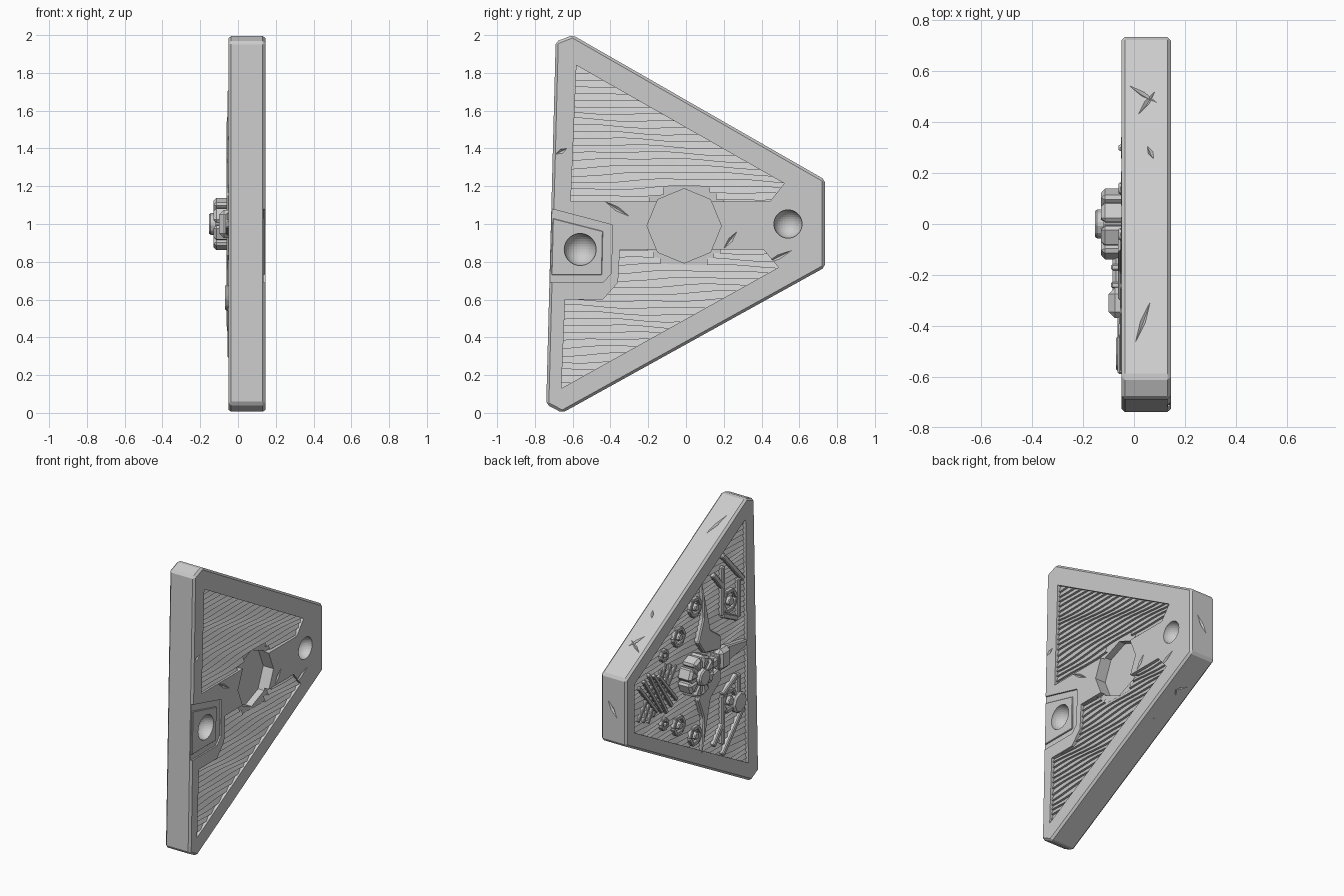
import bpy, bmesh, math, random
from mathutils import Vector

random.seed(4)
if "Cube" in bpy.data.objects:
    bpy.data.objects.remove(bpy.data.objects["Cube"])

grey = bpy.data.materials.new("stone_grey")
grey.use_nodes = True
COLOUR = (0.6, 0.6, 0.6, 1)
grey.diffuse_color = COLOUR
grey.node_tree.nodes["Principled BSDF"].inputs["Base Color"].default_value = COLOUR


def finish(name, bm, recalc=True):
    if recalc:
        bmesh.ops.recalc_face_normals(bm, faces=bm.faces)
    mesh = bpy.data.meshes.new(name)
    bm.to_mesh(mesh)
    bm.free()
    mesh.materials.append(grey)
    ob = bpy.data.objects.new(name, mesh)
    bpy.context.collection.objects.link(ob)
    return ob


def apply(ob, mod):
    with bpy.context.temp_override(object=ob, active_object=ob):
        bpy.ops.object.modifier_apply(modifier=mod.name)


def prism(name, pts, x0, x1, bevel=0.0):
    """Extrude a (y, z) polygon along x."""
    bm = bmesh.new()
    face = bm.faces.new([bm.verts.new((x0, y, z)) for y, z in pts])
    ext = bmesh.ops.extrude_face_region(bm, geom=[face])["geom"]
    bmesh.ops.translate(bm, vec=(x1 - x0, 0, 0),
                        verts=[v for v in ext if isinstance(v, bmesh.types.BMVert)])
    bmesh.ops.recalc_face_normals(bm, faces=bm.faces)
    if bevel:
        bmesh.ops.bevel(bm, geom=bm.edges[:], offset=bevel, segments=1, affect='EDGES')
    return finish(name, bm)


def bar(name, p, q, width, x0, x1, bevel=0.005):
    p, q = Vector(p), Vector(q)
    d = (q - p).normalized() * width / 2
    n = Vector((-d.y, d.x))
    return prism(name, [p + n, p - n, q - n, q + n], x0, x1, bevel)


def ring_pts(cy, cz, r, sides, turn=0.0):
    return [(cy + r * math.cos(turn + math.tau * i / sides),
             cz + r * math.sin(turn + math.tau * i / sides)) for i in range(sides)]


def ball(name, centre, r):
    bm = bmesh.new()
    bmesh.ops.create_uvsphere(bm, u_segments=32, v_segments=18, radius=r)
    bmesh.ops.translate(bm, vec=centre, verts=bm.verts)
    return finish(name, bm)


def scratch(a, b, normal, width=0.012):
    """Spindle-shaped cutter lying on a surface."""
    a, b, n = Vector(a), Vector(b), Vector(normal).normalized()
    side = (b - a).cross(n).normalized() * width
    mid = (a + b) / 2
    bm = bmesh.new()
    bmesh.ops.convex_hull(bm, input=[bm.verts.new(c) for c in
                          (a, b, mid + side, mid - side, mid + n * .01, mid - n * .012)])
    return finish("scratch_cutter", bm)


def cut(ob, cutter):
    mod = ob.modifiers.new("cut", 'BOOLEAN')
    mod.operation, mod.solver, mod.object = 'DIFFERENCE', 'EXACT', cutter
    apply(ob, mod)
    bpy.data.objects.remove(cutter)


def inside(y, z, poly):
    hit = False
    for (y0, z0), (y1, z1) in zip(poly, poly[1:] + poly[:1]):
        if (z0 > z) != (z1 > z) and y < y0 + (z - z0) * (y1 - y0) / (z1 - z0):
            hit = not hit
    return hit


def wood(name, poly, x, out, hole=0.0):
    """Wavy overlapping grain; its rim is buried in the slab."""
    pitch, step, rise = 0.036, 0.035, 0.016 * out
    ys, zs = [p[0] for p in poly], [p[1] for p in poly]
    bm = bmesh.new()

    def wave(i, y):
        return (min(zs) + i * pitch + .010 * math.sin(5 * y + i * .45)
                + .004 * math.sin(13 * y + i * 1.3))
    for i in range(-1, int((max(zs) - min(zs)) / pitch) + 2):
        for j in range(-1, int((max(ys) - min(ys)) / step) + 2):
            a = min(ys) + j * step
            b = a + step
            c = [(a, wave(i, a)), (b, wave(i, b)), (b, wave(i + 1, b)), (a, wave(i + 1, a))]
            if not any(inside(y, z, poly) for y, z in c):
                continue
            if any(math.hypot(y, z - .99) < hole for y, z in c):
                continue
            low = [bm.verts.new((x + rise, *c[k])) for k in (0, 1)]
            top = [bm.verts.new((x, *c[k])) for k in (2, 3)]
            base = [bm.verts.new((x, *c[k])) for k in (1, 0)]
            f1 = bm.faces.new(low + top)
            f2 = bm.faces.new(low[::-1] + base[::-1])
            if out < 0:
                f1.normal_flip()
                f2.normal_flip()
    return finish(name, bm, recalc=False)


# Slab with two wood recesses, octagonal socket and dimples on +x, one recess on -x
OUTLINE = [(-.69, 1.965), (-.6, 2), (.735, 1.235), (.735, .77), (-.655, 0), (-.74, .045)]
TOP = [(-.58, 1.84), (.52, 1.215), (.445, 1.12), (-.61, 1.12)]
LOW = [(-.35, .865), (.41, .865), (.49, .77), (-.66, .13), (-.64, .6), (-.44, .6), (-.36, .69)]
BACK = [(-.59, 1.86), (.64, 1.17), (.64, .83), (-.62, .14)]
slab = prism("slab", OUTLINE, -.05, .145, .014)
for pts in (TOP, LOW):
    cut(slab, prism("recess_cutter", pts, .112, .3))
cut(slab, prism("back_recess_cutter", BACK, -.3, -.015))
cut(slab, prism("plate_cutter", [(-.9, 1.13), (-.39, .995), (-.395, .74), (-.44, .69), (-.9, .69)], .134, .3))
cut(slab, prism("socket_cutter", ring_pts(-.01, .99, .197, 8), .065, .3))
cut(slab, ball("pin_dimple_cutter", (.145, .54, 1.0), .075))
for a, b in (((-.43, 1.12), (-.3, 1.04)), ((.2, .87), (.27, .96)), ((.42, .79), (.56, .86)),
             ((-.69, 1.37), (-.63, 1.4))):
    cut(slab, scratch((.145, *a), (.145, *b), (1, 0, 0)))
for x0, y0, x1, y1 in ((-.03, .55, .1, .47), (.01, .42, .09, .53), (.05, .31, .08, .25), (0, -.48, .07, -.29)):
    for sign in (1, -1):
        z0, z1 = (1.0 + sign * (.233 + (.735 - y) * .573) for y in (y0, y1))
        cut(slab, scratch((x0, y0, z0), (x1, y1, z1), (0, .5, sign * .87)))
cut(slab, scratch((.02, .735, .95), (.09, .735, 1.06), (0, 1, 0)))

# Socket plate with rounded dimple
plate = prism("socket_plate", [(-.705, 1.03), (-.44, .962), (-.445, .73), (-.712, .73)], .12, .143, .003)
for ob in (slab, plate):
    cut(ob, ball("plate_dimple_cutter", (.145, -.56, .865), .085))

# Wood grain
wood("upper_wood", TOP, .118, 1, .2)
wood("lower_wood", LOW, .118, 1, .2)
wood("back_wood", BACK, -.02, -1)

# Faceted boss: ring of petals round a stepped core
for i in range(8):
    t = math.tau * (i + .5) / 8
    wedge = [(r * math.cos(t + a), 1 + r * math.sin(t + a))
             for r, a in ((.05, -.33), (.145, -.33), (.145, .33), (.05, .33))]
    prism("boss_petal", wedge, -.02, -.13, .016)
prism("boss_core", ring_pts(0, 1, .11, 8), -.01, -.12)
prism("boss_cap", ring_pts(0, 1, .06, 8), -.1, -.153, .008)

# Handle running from the boss toward the front edge
bar("handle", (-.1, 1), (-.36, 1), .07, -.02, -.085, .015)
for y, w in ((-.17, .1), (-.24, .1)):
    bar("handle_collar", (y - .012, 1), (y + .012, 1), w, -.02, -.09, .005)
bar("handle_knob", (-.25, 1), (-.37, 1), .15, -.02, -.1, .025)
prism("handle_tip", [(-.36, 1.06), (-.59, 1.02), (-.59, .98), (-.36, .94)], -.02, -.065, .008)


def mirrored(f):
    """Run a part builder for the upper and the lower half."""
    for s in (1, -1):
        f(lambda y, z: (y, 1 + s * z))


# Crescent spikes, ring ornaments and straps
def half(m):
    prism("crescent_spike", [m(-.1, .6), m(-.11, .35), m(-.05, .2), m(-.12, .1),
                             m(-.3, .06), m(-.3, .16), m(-.19, .24)], -.02, -.062, .008)
    for y, z, r in ((-.04, .45, .06), (.14, .31, .06), (-.42, .35, .075), (.3, .24, .035)):
        for i in range(6):
            p, q = (ring_pts(y, z, r, 6)[k % 6] for k in (i, i + 1))
            bar("ornament_ring", m(*p), m(*q), .025, -.02, -.052, .004)
        prism("ornament_stud", [m(*p) for p in ring_pts(y, z, r * .45, 6)], -.02, -.06, .006)
    for a, b in (((-.34, .7), (-.57, .45)), ((-.52, .47), (-.52, .2)), ((-.34, .62), (-.34, .28)),
                 ((-.34, .28), (-.5, .2)), ((-.24, .6), (-.34, .48))):
        bar("strap", m(*a), m(*b), .035, -.02, -.055, .006)


mirrored(half)
prism("corner_badge", ring_pts(-.51, .61, .075, 8), -.02, -.07, .012)

# Woven lattice beside the boss
for k in range(-2, 3):
    h = .17 - .025 * abs(k)
    c = .37 + k * .055
    for s in (1, -1):
        bar("lattice_bar", (c - .1, 1 - s * h), (c + .1, 1 + s * h), .024, -.02, -.046 - .004 * s, .004)
